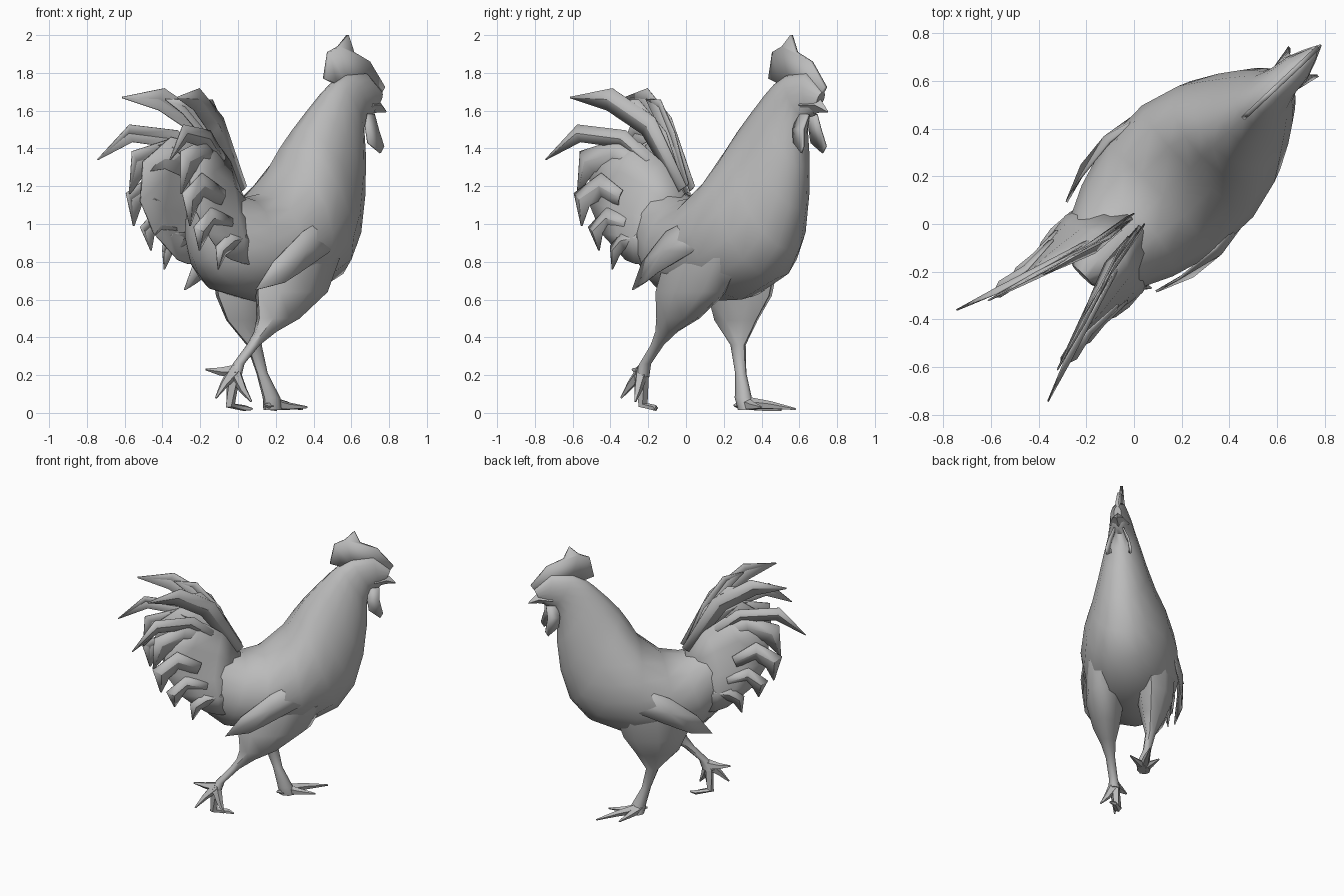
import bpy, bmesh, math
from mathutils import Vector, Matrix

if "Cube" in bpy.data.objects:
    bpy.data.objects.remove(bpy.data.objects["Cube"])

TURN = Matrix.Rotation(math.radians(45), 4, 'Z')   # bird walks along the +x+y diagonal

grey = bpy.data.materials.new("plain_grey")
grey.diffuse_color = (0.5, 0.5, 0.5, 1)
grey.use_nodes = True
grey.node_tree.nodes["Principled BSDF"].inputs["Base Color"].default_value = grey.diffuse_color


def finish(name, bm, thick=0.0, angle=50):
    """Turn a bmesh in bird space (u forward, v left, z up) into a shaded object."""
    bmesh.ops.recalc_face_normals(bm, faces=bm.faces)
    for vert in bm.verts:                       # the neck leans slightly to the right
        vert.co.y -= 0.03 * max(0, vert.co.x - 0.3)
    bm.transform(TURN)
    mesh = bpy.data.meshes.new(name)
    bm.to_mesh(mesh)
    bm.free()
    ob = bpy.data.objects.new(name, mesh)
    bpy.context.collection.objects.link(ob)
    mesh.materials.append(grey)
    if thick:
        mod = ob.modifiers.new("thickness", 'SOLIDIFY')
        mod.thickness = thick
        mod.offset = 0
    bpy.ops.object.select_all(action='DESELECT')
    ob.select_set(True)
    bpy.context.view_layer.objects.active = ob
    bpy.ops.object.shade_smooth_by_angle(angle=math.radians(angle))
    return ob


def skin(bm, rings):
    """Bridge rings of points and cap both ends."""
    loops = [[bm.verts.new(p) for p in ring] for ring in rings]
    n = len(loops[0])
    for a, b in zip(loops, loops[1:]):
        for i in range(n):
            j = (i + 1) % n
            bm.faces.new((a[i], a[j], b[j], b[i]))
    bm.faces.new(loops[0])
    bm.faces.new(loops[-1])


def tube(bm, stations, sides=8):
    """Stations are (u, v, z, radius along u, radius along v), stacked in z."""
    rings = []
    for u, v, z, ru, rv in stations:
        rings.append([(u + ru * math.cos(2 * math.pi * i / sides),
                       v + rv * math.sin(2 * math.pi * i / sides), z) for i in range(sides)])
    skin(bm, rings)


def toe(bm, points, radius, sides=5):
    """Tapering toe along a short path."""
    pts = [Vector(p) for p in points]
    rings = []
    for k, p in enumerate(pts):
        d = (pts[min(k + 1, len(pts) - 1)] - pts[max(k - 1, 0)]).normalized()
        a = d.cross(Vector((0.3, 0.5, 1))).normalized()
        b = d.cross(a)
        r = radius * (1 - 0.85 * k / (len(pts) - 1))
        rings.append([p + a * r * math.cos(2 * math.pi * i / sides)
                      + b * r * math.sin(2 * math.pi * i / sides) for i in range(sides)])
    skin(bm, rings)


# Body, neck and head: tilted rings (back u, back z, front u, front z, half width)
sections = [
    (-.30, 1.22, -.31, .92, .06), (-.21, 1.23, -.28, .80, .15),
    (-.09, 1.18, -.22, .72, .215), (.04, 1.14, -.12, .64, .27),
    (.17, 1.16, .12, .59, .325), (.33, 1.30, .42, .60, .33),
    (.40, 1.42, .68, .71, .285), (.46, 1.51, .80, .86, .225),
    (.55, 1.61, .865, 1.08, .17), (.64, 1.70, .89, 1.30, .125),
    (.70, 1.75, .89, 1.46, .095), (.78, 1.79, .92, 1.56, .075),
    (.93, 1.80, .97, 1.57, .06), (1.05, 1.70, 1.01, 1.62, .025),
]
bm = bmesh.new()
SIDES = 16
rings = []
for bu, bz, fu, fz, w in sections:
    ring = []
    for i in range(SIDES):
        t = 2 * math.pi * i / SIDES
        c, s = math.cos(t), math.sin(t)
        ring.append(((bu + fu) / 2 + (bu - fu) / 2 * c, w * s, (bz + fz) / 2 + (bz - fz) / 2 * c))
    rings.append(ring)
skin(bm, rings)
finish("body", bm)

# Beak
bm = bmesh.new()
skin(bm, [[(u, h * a, z + d * b) for a, b in ((1, 0), (0, 1), (-1, 0), (0, -1))]
          for u, z, h, d in ((.93, 1.63, .07, .06), (1.02, 1.63, .035, .04), (1.085, 1.595, .004, .005))])
finish("beak", bm, angle=30)

# Comb: thin upright plate
bm = bmesh.new()
comb = [(.635, 1.77), (.665, 1.91), (.74, 1.94), (.805, 2.0), (.845, 1.91), (.96, 1.86),
        (1.07, 1.725), (1.02, 1.66), (.80, 1.72), (.72, 1.74)]
bm.faces.new([bm.verts.new((u, 0, z)) for u, z in comb])
finish("comb", bm, 0.02, 30)


def mirrored(name, build, thick=0.0, angle=50):
    for side, label in ((1, "left"), (-1, "right")):
        b = bmesh.new()
        build(b, side)
        finish(label + "_" + name, b, thick, angle)


# Wattles: hanging folded flaps, flaring outwards
def wattle(b, s):
    outline = [(.89, .035, 1.58), (.97, .03, 1.58), (.965, .065, 1.50), (.985, .085, 1.41),
               (.965, .08, 1.375), (.89, .065, 1.43), (.88, .06, 1.50)]
    b.faces.new([b.verts.new((u, v * s, z)) for u, v, z in outline])


mirrored("wattle", wattle, 0.012, 30)


# Wings: folded flaps merging into the flank and ending in a point
def wing(b, s):
    edge = [(.55, .265, .98), (.32, .30, 1.02), (.17, .315, .96), (-.03, .295, .80),
            (-.135, .265, .65), (.02, .33, .69), (.12, .335, .74), (.36, .315, .85)]
    ring = [b.verts.new((u, v * s, z)) for u, v, z in edge]
    mid = b.verts.new((.17, .345 * s, .86))
    for i in range(len(ring)):
        b.faces.new((ring[i], ring[(i + 1) % len(ring)], mid))


mirrored("wing", wing, 0.01, 50)

# Tail fans: curved sheets spreading back from the rump, one spine per row
spines = [
    ((.01, .02, 1.16), (-.12, .06, 1.33), (-.25, .09, 1.43), (-.38, .12, 1.46)),
    ((.0, .10, 1.09), (-.17, .14, 1.20), (-.34, .16, 1.28), (-.54, .17, 1.33)),
    ((-.02, .17, 1.01), (-.20, .20, 1.05), (-.36, .19, 1.08), (-.54, .19, 1.12)),
    ((-.04, .20, .90), (-.18, .225, .92), (-.30, .21, .94), (-.43, .20, .95)),
    ((-.07, .20, .78), (-.17, .21, .79), (-.25, .20, .81), (-.32, .18, .85)),
]


def fan(b, s):
    rows = [[b.verts.new((u, v * s, z)) for u, v, z in row] for row in spines]
    for a, c in zip(rows, rows[1:]):
        for i in range(3):
            b.faces.new((a[i], a[i + 1], c[i + 1], c[i]))


mirrored("tail_fan", fan, 0.008, 50)

# Tail feathers: bent blades given as path, then half width
feathers = [
    ([(.0, .03, 1.18), (-.22, .06, 1.52), (-.44, .13, 1.66), (-.66, .205, 1.67)], .065),
    ([(-.03, .02, 1.2), (-.16, .03, 1.46), (-.30, .08, 1.62), (-.42, .12, 1.66)], .05),
    ([(-.1, .05, 1.25), (-.35, .12, 1.45), (-.6, .20, 1.48), (-.78, .27, 1.34)], .05),
    ([(-.2, .09, 1.26), (-.40, .13, 1.37), (-.56, .18, 1.33), (-.62, .19, 1.16)], .08),
    ([(-.3, .19, 1.14), (-.45, .18, 1.20), (-.57, .21, 1.13), (-.57, .21, .99)], .07),
    ([(-.25, .20, 1.0), (-.39, .19, 1.03), (-.48, .20, .96), (-.47, .18, .86)], .06),
    ([(-.15, .21, .93), (-.26, .21, .91), (-.33, .20, .86), (-.35, .20, .76)], .045),
]


def blade(b, s, path, half):
    pts = [Vector((u, v * s, z)) for u, v, z in path]
    rows = []
    for k, w in enumerate((.6, 1, .95, .05)):
        d = pts[min(k + 1, 3)] - pts[max(k - 1, 0)]
        side = Vector((-d.z, 0, d.x)).normalized() * half * w
        ridge = Vector((0, .02 * s * w, 0))
        rows.append([b.verts.new(p) for p in (pts[k] - side, pts[k] + ridge, pts[k] + side)])
    for a, c in zip(rows, rows[1:]):
        for i in range(2):
            b.faces.new((a[i], a[i + 1], c[i + 1], c[i]))


def tail(b, s):
    for path, half in feathers:
        blade(b, s, path, half)


mirrored("tail_feathers", tail, 0.006, 30)

# Right leg, pushed back with the foot lifted
bm = bmesh.new()
tube(bm, [(.30, -.16, .82, .28, .14), (.22, -.18, .64, .25, .13), (.12, -.18, .50, .14, .09),
          (.03, -.175, .43, .07, .05), (-.05, -.165, .36, .038, .032),
          (-.15, -.155, .26, .032, .03), (-.185, -.15, .19, .045, .04)])
finish("right_leg", bm)
bm = bmesh.new()
root = (-.18, -.15, .22)
for path in ([root, (-.25, -.11, .22), (-.32, -.08, .23)],
             [root, (-.26, -.155, .15), (-.325, -.16, .08)],
             [root, (-.16, -.20, .12), (-.14, -.24, .06)],
             [root, (-.19, -.13, .04), (-.09, -.14, .025), (-.06, -.17, .02)]):
    toe(bm, path, .038)
finish("right_foot", bm, angle=40)

# Left leg, planted in front
bm = bmesh.new()
tube(bm, [(.25, .16, .80, .27, .14), (.24, .165, .62, .22, .12), (.225, .15, .49, .15, .08),
          (.255, .135, .36, .045, .036), (.295, .115, .21, .032, .028), (.34, .09, .08, .05, .042),
          (.36, .10, .015, .055, .045)])
finish("left_leg", bm)
bm = bmesh.new()
root = (.34, .10, .05)
for path in ([root, (.50, .14, .04), (.65, .18, .02)],
             [root, (.44, .07, .035), (.54, .03, .03)],
             [root, (.42, .16, .03), (.50, .22, .015)],
             [root, (.32, .08, .04), (.28, .08, .04)]):
    toe(bm, path, .038)
finish("left_foot", bm, angle=40)
